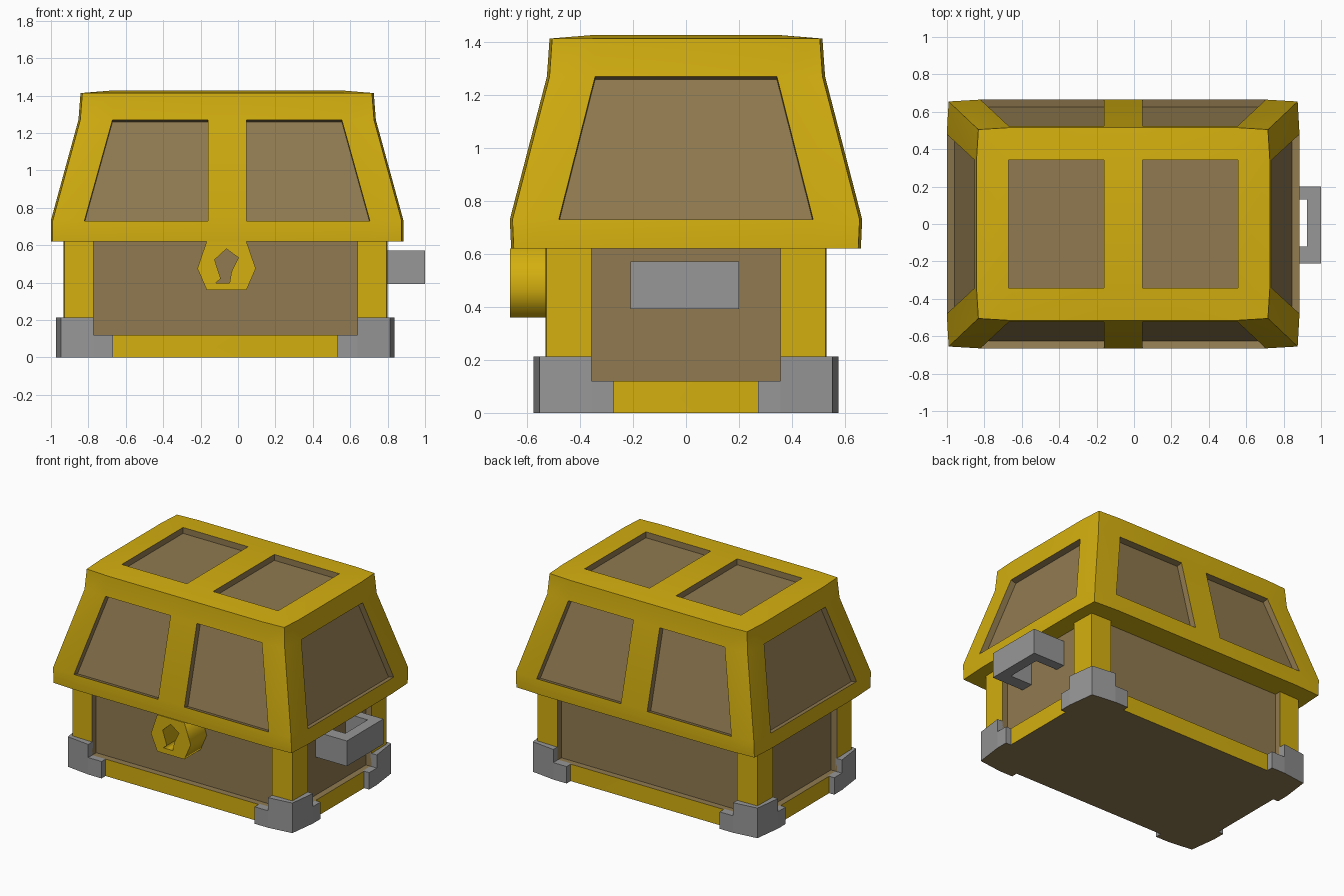
import bpy, bmesh
from math import radians

if "Cube" in bpy.data.objects:
    bpy.data.objects.remove(bpy.data.objects["Cube"])


def material(name, rgb):
    m = bpy.data.materials.new(name)
    m.diffuse_color = (*rgb, 1)
    m.use_nodes = True
    m.node_tree.nodes["Principled BSDF"].inputs["Base Color"].default_value = m.diffuse_color
    return m


GOLD = material("gold", (0.66, 0.43, 0.005))
WOOD = material("wood", (0.28, 0.195, 0.08))
STEEL = material("steel", (0.31, 0.31, 0.31))


def add_object(name, bm, mats, loc=(0, 0, 0), smooth=False):
    me = bpy.data.meshes.new(name)
    bm.to_mesh(me)
    bm.free()
    ob = bpy.data.objects.new(name, me)
    bpy.context.collection.objects.link(ob)
    ob.location = loc
    for m in mats:
        me.materials.append(m)
    if smooth:
        bpy.ops.object.select_all(action='DESELECT')
        ob.select_set(True)
        bpy.context.view_layer.objects.active = ob
        bpy.ops.object.shade_smooth_by_angle(angle=radians(30))
    return ob


def framed_box(name, levels, panel_level, depth, loc, pull=0.0, dome=None, wood_base=False):
    """Stacked rings (z, x columns, y rows); odd cells of one level sink in as wood panels."""
    bm = bmesh.new()
    nx, ny = 2 * len(levels[0][1]), 2 * len(levels[0][2])
    path = ([(i, 0) for i in range(nx - 1)] + [(nx - 1, j) for j in range(ny - 1)]
            + [(i, ny - 1) for i in range(nx - 1, 0, -1)] + [(0, j) for j in range(ny - 1, 0, -1)])
    rings, panels = [], []
    for z, cols, rows in levels:
        xs = [-c for c in cols] + cols[::-1]
        ys = [-r for r in rows] + rows[::-1]
        ring = {}
        for i, j in path:
            corner = i in (0, nx - 1) and j in (0, ny - 1)
            k = pull if corner else 0
            x = xs[i] - k * (1 if xs[i] > 0 else -1)
            y = ys[j] - k * (1 if ys[j] > 0 else -1)
            ring[i, j] = bm.verts.new((x, y, z))
        rings.append(ring)
    # side walls
    for n in range(len(rings) - 1):
        for p, q in zip(path, path[1:] + path[:1]):
            f = bm.faces.new((rings[n][p], rings[n][q], rings[n + 1][q], rings[n + 1][p]))
            cell = min(p[0], q[0]) if p[1] == q[1] else min(p[1], q[1])
            if n == panel_level and cell % 2:
                panels.append(f)
    base = bm.faces.new([rings[0][p] for p in reversed(path)])
    base.material_index = 1 if wood_base else 0
    # top: plain cap or gently raised grid with panels
    top = rings[-1]
    if dome is None:
        bm.faces.new([top[p] for p in path])
    else:
        for i in range(1, nx - 1):
            for j in range(1, ny - 1):
                top[i, j] = bm.verts.new((xs[i], ys[j], dome))
        for i in range(nx - 1):
            for j in range(ny - 1):
                f = bm.faces.new((top[i, j], top[i + 1, j], top[i + 1, j + 1], top[i, j + 1]))
                if i % 2 and j % 2:
                    panels.append(f)
    bm.normal_update()
    walls = bmesh.ops.inset_individual(bm, faces=panels, thickness=0, depth=-depth)["faces"]
    for f in panels + walls:
        f.material_index = 1
    return add_object(name, bm, [GOLD, WOOD], loc, smooth=True)


def prism(bm, outline, z0, z1):
    lo = [bm.verts.new((x, y, z0)) for x, y in outline]
    hi = [bm.verts.new((x, y, z1)) for x, y in outline]
    n = len(outline)
    faces = [bm.faces.new(lo[::-1]), bm.faces.new(hi)]
    faces += [bm.faces.new((lo[i], lo[(i + 1) % n], hi[(i + 1) % n], hi[i])) for i in range(n)]
    bmesh.ops.recalc_face_normals(bm, faces=faces)
    return faces


# chest body
framed_box("chest_body",
           [(0.0, [0.865, 0.705], [0.53, 0.357]),
            (0.12, [0.865, 0.705], [0.53, 0.357]),
            (0.65, [0.865, 0.705], [0.53, 0.357])],
           1, 0.045, (-0.067, 0, 0), pull=0.004, wood_base=True)

# lid
framed_box("chest_lid",
           [(0.62, [0.943, 0.74, 0.103], [0.66, 0.47]),
            (0.73, [0.943, 0.763, 0.103], [0.665, 0.48]),
            (1.27, [0.795, 0.613, 0.103], [0.525, 0.343]),
            (1.413, [0.784, 0.613, 0.103], [0.515, 0.343])],
           1, 0.042, (-0.058, 0, 0), pull=0.01, dome=1.427)

# corner guards: one stepped corner, mirrored to all four
bm = bmesh.new()
low = prism(bm, [(0.88, 0.553), (0.705, 0.575), (0.6, 0.575), (0.6, 0.52),
                 (0.855, 0.52), (0.855, 0.272), (0.905, 0.272), (0.905, 0.357)], 0, 0.12)
low[0].material_index = 1
prism(bm, [(0.88, 0.553), (0.705, 0.575), (0.705, 0.52),
           (0.855, 0.52), (0.855, 0.357), (0.905, 0.357)], 0.12, 0.213)
guards = add_object("corner_guards", bm, [STEEL, WOOD], (-0.067, 0, 0))
mirror = guards.modifiers.new("Mirror", 'MIRROR')
mirror.use_axis = (True, True, False)
mirror.use_clip = False
mirror.use_mirror_merge = False

# side handle
bm = bmesh.new()
prism(bm, [(0.74, -0.21), (1.0, -0.21), (1.0, 0.2), (0.74, 0.2),
           (0.74, 0.13), (0.925, 0.13), (0.925, -0.12), (0.74, -0.12)], 0.393, 0.572)
add_object("side_handle", bm, [STEEL])

# lock plate with keyhole
curve = bpy.data.curves.new("lock_plate", 'CURVE')
curve.dimensions = '2D'
curve.fill_mode = 'BOTH'
curve.extrude = 0.0925
plate = [(-0.168, 0.62), (0.045, 0.62), (0.095, 0.475), (0.045, 0.36), (-0.167, 0.36), (-0.217, 0.475)]
keyhole = [(-0.062, 0.58), (0.002, 0.533), (-0.035, 0.457), (-0.045, 0.398),
           (-0.12, 0.398), (-0.092, 0.42), (-0.125, 0.522)]
for pts in (plate, keyhole):
    s = curve.splines.new('POLY')
    s.points.add(len(pts) - 1)
    for p, (x, z) in zip(s.points, pts):
        p.co = (x, z, 0, 1)
    s.use_cyclic_u = True
curve.materials.append(GOLD)
lock = bpy.data.objects.new("lock_plate", curve)
bpy.context.collection.objects.link(lock)
lock.location = (0, -0.5725, 0)
lock.rotation_euler = (radians(90), 0, 0)
bpy.ops.object.select_all(action='DESELECT')
lock.select_set(True)
bpy.context.view_layer.objects.active = lock
bpy.ops.object.convert(target='MESH')
